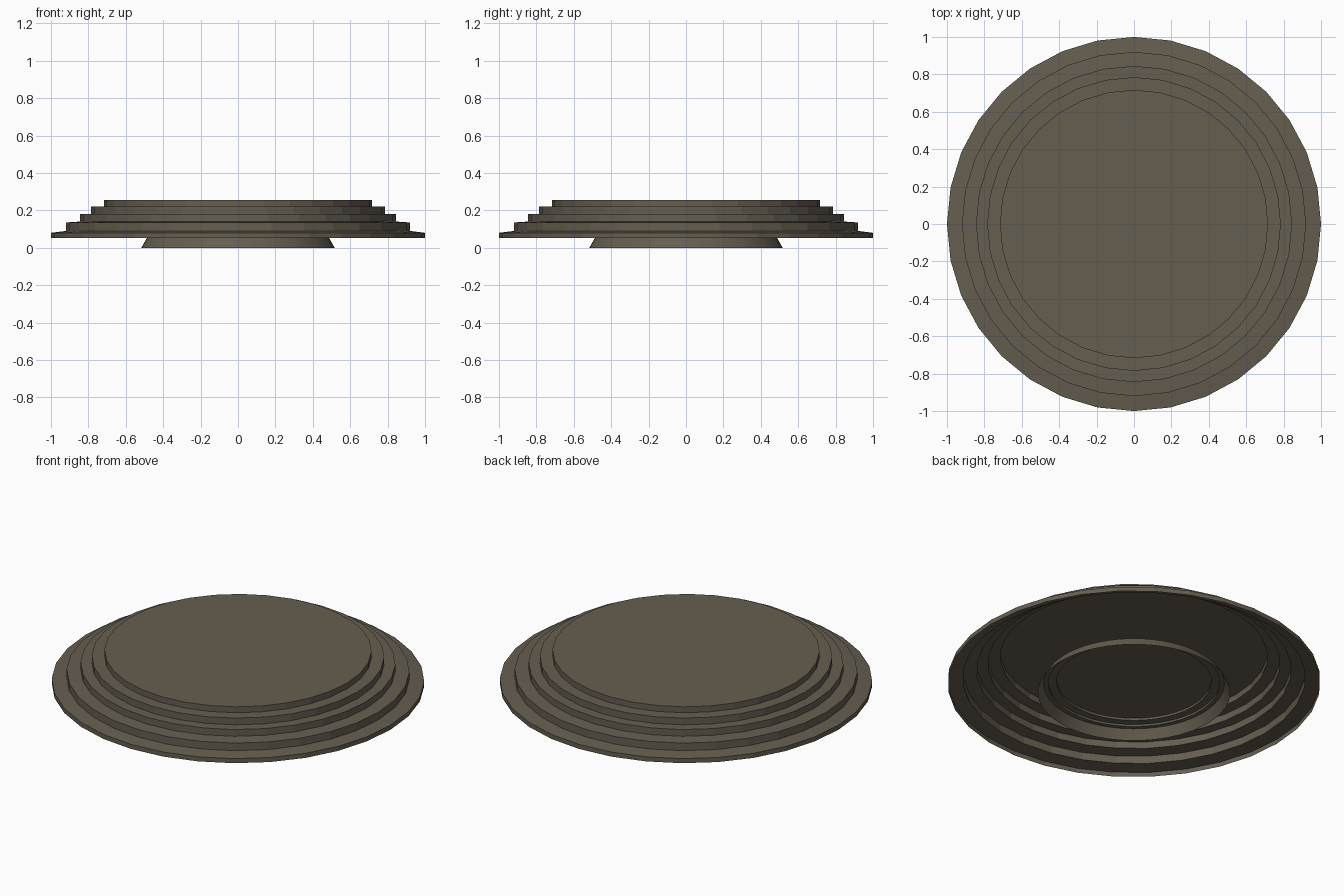
import bpy, bmesh, math

if "Cube" in bpy.data.objects:
    bpy.data.objects.remove(bpy.data.objects["Cube"])

bronze = bpy.data.materials.new("dark bronze")
bronze.diffuse_color = (0.13, 0.11, 0.08, 1)
bronze.use_nodes = True
bronze.node_tree.nodes["Principled BSDF"].inputs["Base Color"].default_value = bronze.diffuse_color


def turned_shell(name, profile, sides, smooth):
    """Thin open shell turned about z; the last profile ring is capped."""
    bm = bmesh.new()
    rings = []
    for r, z in profile:
        rings.append([bm.verts.new((r * math.cos(2 * math.pi * i / sides),
                                    r * math.sin(2 * math.pi * i / sides), z))
                      for i in range(sides)])
    for a, b in zip(rings, rings[1:]):
        for i in range(sides):
            j = (i + 1) % sides
            bm.faces.new((a[i], a[j], b[j], b[i]))
    bm.faces.new(rings[-1])
    mesh = bpy.data.meshes.new(name)
    bm.to_mesh(mesh)
    bm.free()
    mesh.materials.append(bronze)
    ob = bpy.data.objects.new(name, mesh)
    bpy.context.collection.objects.link(ob)
    if smooth:
        bpy.context.view_layer.objects.active = ob
        ob.select_set(True)
        bpy.ops.object.shade_smooth_by_angle(angle=math.radians(30))
        ob.select_set(False)
    return ob


# Five-tier stepped plate, open underneath
turned_shell("stepped_plate", [
    (1.0, 0.053), (1.0, 0.08),
    (0.92, 0.09), (0.92, 0.135),
    (0.845, 0.14), (0.845, 0.18),
    (0.785, 0.18), (0.785, 0.22),
    (0.717, 0.22), (0.717, 0.255)], 32, False)

# Flared foot ring with a small stepped recess inside
turned_shell("foot_ring", [
    (0.517, 0.0), (0.485, 0.055),
    (0.46, 0.055), (0.46, 0.067),
    (0.415, 0.067), (0.415, 0.08)], 64, True)
